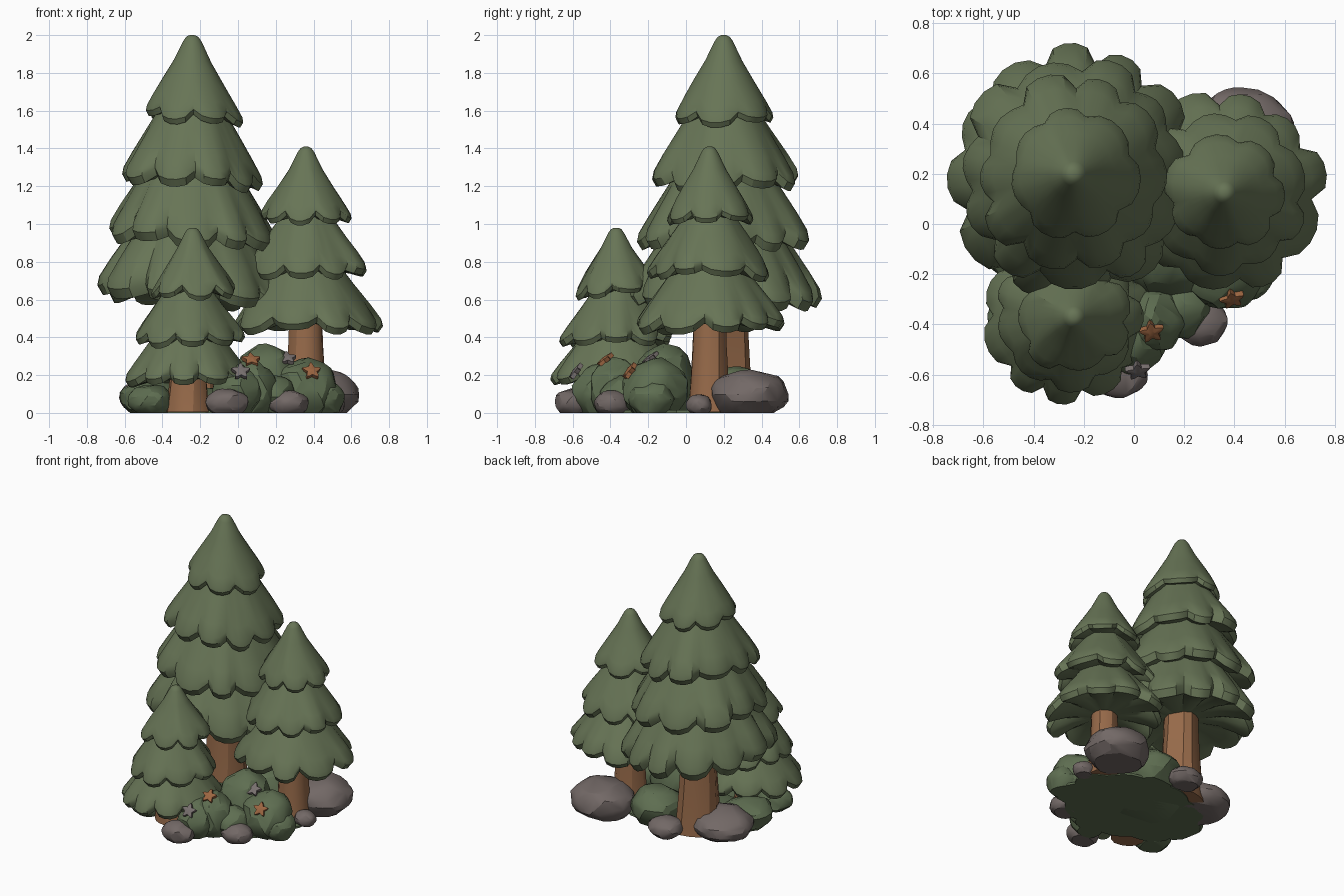
import bpy, bmesh, math, random
from mathutils import Vector, noise

if "Cube" in bpy.data.objects:
    bpy.data.objects.remove(bpy.data.objects["Cube"])

random.seed(11)
TAU = math.tau


def material(name, rgb):
    m = bpy.data.materials.new(name)
    m.diffuse_color = (*rgb, 1)
    m.use_nodes = True
    m.node_tree.nodes["Principled BSDF"].inputs["Base Color"].default_value = m.diffuse_color
    return m


FOLIAGE = material("pine green", (0.135, 0.175, 0.092))
BUSH = material("bush green", (0.112, 0.155, 0.082))
BARK = material("bark brown", (0.31, 0.145, 0.068))
STONE = material("warm grey stone", (0.17, 0.14, 0.133))
ORANGE = material("rust orange", (0.33, 0.13, 0.052))
GREY = material("pale grey petals", (0.185, 0.16, 0.155))


def finish(name, bm, mat, angle=28):
    bmesh.ops.recalc_face_normals(bm, faces=bm.faces)
    me = bpy.data.meshes.new(name)
    bm.to_mesh(me)
    bm.free()
    ob = bpy.data.objects.new(name, me)
    bpy.context.collection.objects.link(ob)
    me.materials.append(mat)
    bpy.ops.object.select_all(action='DESELECT')
    ob.select_set(True)
    bpy.context.view_layer.objects.active = ob
    bpy.ops.object.shade_smooth_by_angle(angle=math.radians(angle))
    return ob


def loft(bm, rings):
    """Join closed rings of points with quads and cap both ends."""
    vs = [[bm.verts.new(p) for p in ring] for ring in rings]
    n = len(vs[0])
    for a, b in zip(vs, vs[1:]):
        for i in range(n):
            j = (i + 1) % n
            bm.faces.new((a[i], a[j], b[j], b[i]))
    bm.faces.new(vs[0])
    bm.faces.new(vs[-1])


# fraction down the tier, fraction of the radius, how far the lobes show
SKIRT = [(0.0, 0.05, 0), (0.02, 0.12, 0), (0.07, 0.18, 0), (0.3, 0.37, 0.15),
         (0.55, 0.63, 0.5), (0.76, 0.86, 0.9), (0.88, 0.98, 1), (0.94, 1.0, 1),
         (1.0, 0.94, 1), (0.97, 0.80, 0.8), (0.93, 0.55, 0.3), (0.92, 0.2, 0)]


def tier(name, x, y, top, rim, radius, lobes, tilt):
    """One scalloped skirt of branches with a thick rolled rim."""
    per = 5
    grow = [random.uniform(0.93, 1.03) for _ in range(lobes)]
    drop = [random.uniform(-0.02, 0.025) for _ in range(lobes)]
    wide = [random.uniform(0.8, 1.2) for _ in range(lobes)]
    phase = random.uniform(0, TAU)
    h = top - rim
    rings = []
    for t, r, k in SKIRT:
        ring = []
        start = phase
        for lobe in range(lobes):
            span = TAU * wide[lobe] / sum(wide)
            for i in range(per):
                u = i / per
                a = start + span * u
                bulge = math.sin(math.pi * u) ** 0.6 if u else 0.0
                g = grow[lobe] if u else 0.98
                d = drop[lobe] if u else 0.0
                rr = radius * r * (1 + k * (g - 1 - 0.12 * (1 - bulge)))
                px, py = rr * math.cos(a), rr * math.sin(a)
                z = top - h * t + k * (d * bulge + 0.045 * (1 - bulge)) - tilt * px
                ring.append((x + px, y + py, z))
            start += span
        rings.append(ring)
    bm = bmesh.new()
    loft(bm, rings)
    return finish(name, bm, FOLIAGE, 32)


def trunk(name, x, y, height, r0, r1):
    """Tapered trunk with a flared foot and bark ridges."""
    bm = bmesh.new()
    n = 14
    ridge = [random.choice((1.0, 1.04, 0.94)) for _ in range(n)]
    rings = []
    for t in (0, 0.1, 0.3, 0.65, 1):
        r = r1 + (r0 - r1) * (1 - t) ** 1.6
        rings.append([(x + r * ridge[i] * math.cos(TAU * i / n + 0.15 * t),
                       y + r * ridge[i] * math.sin(TAU * i / n + 0.15 * t),
                       0.006 + height * t) for i in range(n)])
    loft(bm, rings)
    return finish(name, bm, BARK)


def lump(name, x, y, rx, ry, h, mat, rough, sit=0.42):
    """Uneven ball cut flat on the ground, used for bushes and rocks."""
    bm = bmesh.new()
    bmesh.ops.create_icosphere(bm, subdivisions=3, radius=1)
    seed = Vector((x * 9 + 3, y * 9, h * 20))
    for v in bm.verts:
        p = v.co.copy()
        f = 1 + rough * noise.noise(p * 1.6 + seed)
        v.co = (x + rx * p.x * f, y + ry * p.y * f, h * (sit + (1 - sit) * p.z * f))
    cut = bmesh.ops.bisect_plane(bm, geom=bm.verts[:] + bm.edges[:] + bm.faces[:],
                                 plane_co=(0, 0, 0), plane_no=(0, 0, 1), clear_inner=True)
    edges = [e for e in cut['geom_cut'] if isinstance(e, bmesh.types.BMEdge)]
    if edges:
        bmesh.ops.holes_fill(bm, edges=edges, sides=0)
    # merge near-flat areas into broad facets
    bmesh.ops.dissolve_limit(bm, angle_limit=math.radians(12), verts=bm.verts, edges=bm.edges)
    return finish(name, bm, mat, 24)


def flower(name, pos, facing, mat, r=0.052):
    """Five-pointed blossom lying on a bush."""
    q = Vector(facing).to_track_quat('Z', 'Y')
    bm = bmesh.new()
    rings = []
    for s, z in ((1, -0.015), (1, 0.008), (0.3, 0.014)):
        ring = []
        for i in range(20):
            k = (1.0, 0.8, 0.52, 0.8)[i % 4] if s == 1 else 0.8
            a = TAU * i / 20 + 0.3
            w = {1: 0.1, 3: -0.1}.get(i % 4, 0) * -1
            ring.append(Vector(pos) + q @ Vector((r * s * k * math.cos(a + w),
                                                  r * s * k * math.sin(a + w), z)))
        rings.append(ring)
    loft(bm, rings)
    return finish(name, bm, mat)


# trees: x, y, tilt, trunk (height, foot, top), tiers (top, rim, radius, lobes)
TREES = {
    "tall": (-0.24, 0.2, 0.07, (0.75, 0.155, 0.115),
             [(1.40, 0.57, 0.515, 12), (1.62, 0.88, 0.475, 11),
              (1.85, 1.20, 0.395, 10), (2.00, 1.535, 0.27, 7)]),
    "middle": (0.36, 0.125, 0.0, (0.55, 0.115, 0.085),
               [(0.98, 0.43, 0.405, 10), (1.20, 0.71, 0.34, 9), (1.41, 1.0, 0.24, 7)]),
    "small": (-0.265, -0.37, 0.0, (0.25, 0.115, 0.095),
              [(0.62, 0.14, 0.345, 10), (0.80, 0.35, 0.30, 9), (0.98, 0.61, 0.23, 7)]),
}
for label, (x, y, tilt, (th, r0, r1), tiers) in TREES.items():
    trunk(label + "_trunk", x, y, th, r0, r1)
    for i, (top, rim, rad, lobes) in enumerate(tiers):
        dx = 0.025 if label == "small" and i == 2 else 0
        tier(f"{label}_branches_{i + 1}", x + dx, y, top, rim, rad, lobes, tilt)

# thin leafy ground patch under the trunks
bm = bmesh.new()
patch = []
for i in range(48):
    a = TAU * i / 48
    w = 0.9 + 0.1 * abs(math.sin(4.5 * a))
    patch.append((-0.02 + 0.54 * w * math.cos(a), -0.05 + 0.38 * w * math.sin(a)))
loft(bm, [[(px, py, z) for px, py in patch] for z in (0, 0.015)])
finish("ground_patch", bm, BUSH)

# bushes: x, y, radius x, radius y, height
BUSHES = [(-0.01, -0.46, 0.13, 0.14, 0.25), (0.15, -0.12, 0.19, 0.18, 0.35),
          (0.36, -0.17, 0.17, 0.17, 0.29), (0.17, -0.32, 0.14, 0.13, 0.20),
          (0.07, -0.38, 0.13, 0.13, 0.285), (-0.45, -0.06, 0.17, 0.18, 0.18),
          (0.06, 0.25, 0.18, 0.17, 0.25), (-0.12, 0.02, 0.28, 0.26, 0.13),
          (0.46, -0.18, 0.10, 0.12, 0.17), (-0.46, -0.36, 0.12, 0.12, 0.15)]
for i, b in enumerate(BUSHES):
    lump(f"bush_{i + 1}", *b, BUSH, 0.16)

# rocks: x, y, radius x, radius y, height
ROCKS = [(0.43, 0.34, 0.215, 0.21, 0.23), (-0.42, 0.17, 0.205, 0.20, 0.195),
         (-0.06, -0.60, 0.115, 0.095, 0.13), (0.265, -0.39, 0.11, 0.095, 0.12),
         (0.49, 0.07, 0.075, 0.07, 0.10), (-0.11, 0.39, 0.12, 0.11, 0.13)]
for i, r in enumerate(ROCKS):
    lump(f"rock_{i + 1}", *r, STONE, 0.1)

# flowers on the bushes
flower("orange_flower_1", (0.07, -0.43, 0.282), (0.1, -0.6, 0.75), ORANGE)
flower("orange_flower_2", (0.39, -0.30, 0.222), (0.2, -0.8, 0.6), ORANGE)
flower("grey_flower_1", (0.015, -0.585, 0.22), (0.1, -0.8, 0.6), GREY)
flower("grey_flower_2", (0.26, -0.19, 0.29), (0.1, -0.6, 0.8), GREY)
